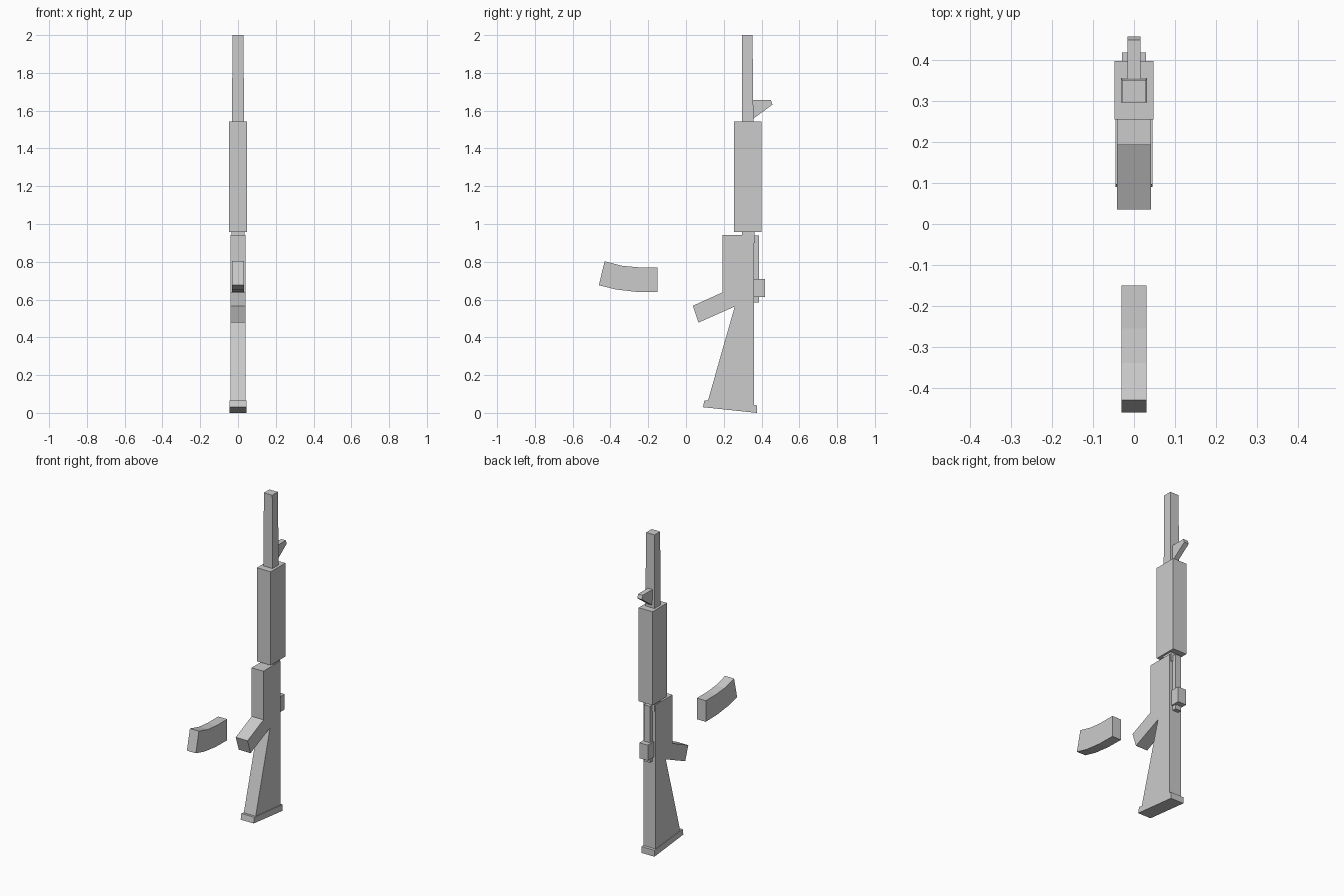
import bpy
import bmesh

cube = bpy.data.objects.get("Cube")
if cube:
    bpy.data.objects.remove(cube, do_unlink=True)

grey = bpy.data.materials.new("plain_grey")
grey.use_nodes = True
colour = (0.6, 0.6, 0.6, 1)
grey.diffuse_color = colour
grey.node_tree.nodes["Principled BSDF"].inputs["Base Color"].default_value = colour


def extrude_profile(name, half_width, profile, top_half_width=None):
    """Extrude a (y, z) side profile across x, optionally narrowing at the top."""
    bm = bmesh.new()
    low = min(z for y, z in profile)
    high = max(z for y, z in profile)
    top = half_width if top_half_width is None else top_half_width
    sides = []
    for side in (-1, 1):
        ring = []
        for y, z in profile:
            w = half_width + (top - half_width) * (z - low) / (high - low)
            ring.append(bm.verts.new((side * w, y, z)))
        sides.append(ring)
        bm.faces.new(ring)
    a, b = sides
    for i in range(len(a)):
        j = (i + 1) % len(a)
        bm.faces.new((a[i], a[j], b[j], b[i]))
    bmesh.ops.recalc_face_normals(bm, faces=bm.faces)
    mesh = bpy.data.meshes.new(name)
    bm.to_mesh(mesh)
    bm.free()
    mesh.materials.append(grey)
    obj = bpy.data.objects.new(name, mesh)
    bpy.context.collection.objects.link(obj)
    return obj


def box(name, half_width, y0, y1, z0, z1):
    return extrude_profile(name, half_width, [(y0, z0), (y1, z0), (y1, z1), (y0, z1)])


# Body with angled grip and tapering stock
extrude_profile("body_and_stock", 0.041, [
    (0.193, 0.942), (0.193, 0.638), (0.036, 0.567), (0.066, 0.478),
    (0.258, 0.563), (0.112, 0.05), (0.36, 0.03), (0.36, 0.942)])

# Slanted end plate
extrude_profile("butt_plate", 0.045, [
    (0.097, 0.066), (0.09, 0.03), (0.376, 0), (0.376, 0.04)])

# Barrel running through the fore-end, with its sight
extrude_profile("barrel", 0.036, [
    (0.297, 0.9), (0.364, 0.9), (0.352, 2), (0.297, 2)], 0.029)
extrude_profile("front_sight", 0.016, [
    (0.35, 1.656), (0.45, 1.656), (0.458, 1.632), (0.35, 1.553)])
box("fore_end", 0.048, 0.255, 0.399, 0.957, 1.542)

# Rail and block on the back of the body
box("back_rail", 0.02, 0.35, 0.386, 0.585, 0.938)
box("back_block", 0.029, 0.352, 0.419, 0.613, 0.71)

# Detached curved magazine
extrude_profile("magazine", 0.031, [
    (-0.431, 0.803), (-0.34, 0.779), (-0.255, 0.771), (-0.151, 0.771),
    (-0.151, 0.639), (-0.265, 0.641), (-0.375, 0.654), (-0.461, 0.676)])
